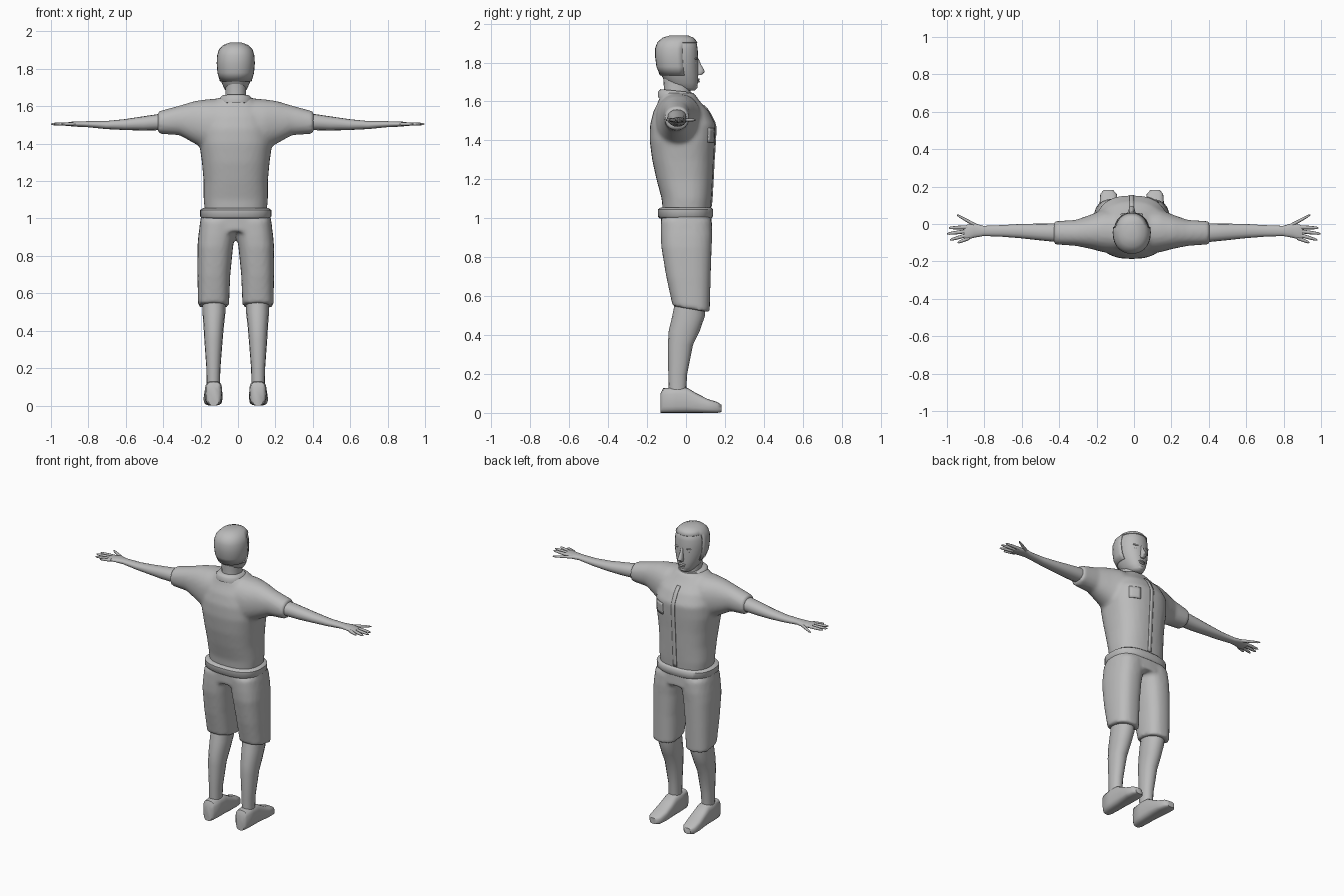
import bpy, bmesh, math

CX = -0.012          # the body's mid line
grey = bpy.data.materials.new("plain_grey")
grey.diffuse_color = (0.5, 0.5, 0.5, 1)


def finish(bm, name, angle=50):
    bmesh.ops.recalc_face_normals(bm, faces=bm.faces)
    me = bpy.data.meshes.new(name)
    bm.to_mesh(me)
    bm.free()
    me.materials.append(grey)
    ob = bpy.data.objects.new(name, me)
    bpy.context.collection.objects.link(ob)
    bpy.ops.object.select_all(action='DESELECT')
    ob.select_set(True)
    bpy.context.view_layer.objects.active = ob
    bpy.ops.object.shade_smooth_by_angle(angle=math.radians(angle))
    return ob


def loft(bm, axis, rings, n=20, e=2.2, s=1, stretch=1.0):
    """Rounded sections (t, a0, a1, b0, b1, tilt) along an axis, capped; s mirrors x."""
    loops = []
    for t, a0, a1, b0, b1, *tilt in rings:
        loop = []
        for i in range(n):
            w = 2 * math.pi * i / n
            c, d = math.cos(w), math.sin(w)
            a = (a0 + a1) / 2 + (a1 - a0) / 2 * math.copysign(abs(c) ** (2 / e), c)
            db = (b1 - b0) / 2 * math.copysign(abs(d) ** (2 / e), d)
            b = (b0 + b1) / 2 + db
            u = t + (tilt[0] * db if tilt else 0)
            p = {'x': (u, a, b), 'y': (a, u, b), 'z': (a, b, u)}[axis]
            loop.append(bm.verts.new((CX + s * stretch * p[0], p[1], p[2])))
        loops.append(loop)
    for l, m in zip(loops, loops[1:]):
        for i in range(n):
            j = (i + 1) % n
            bm.faces.new((l[i], l[j], m[j], m[i]))
    bm.faces.new(loops[0])
    bm.faces.new(loops[-1])


def part(name, axis, rings, angle=50, **kw):
    bm = bmesh.new()
    loft(bm, axis, rings, **kw)
    return finish(bm, name, angle)


def blend(ob, voxel, times):
    """Merge overlapping volumes into one soft cloth surface."""
    r = ob.modifiers.new("merge", 'REMESH')
    r.mode, r.voxel_size, r.use_smooth_shade = 'VOXEL', voxel, True
    m = ob.modifiers.new("soften", 'SMOOTH')
    m.factor, m.iterations = 0.5, times


# shirt: trunk plus a sleeve-to-sleeve shoulder section
bm = bmesh.new()
loft(bm, 'z', [(1.02, -.163, .163, -.118, .125), (1.1, -.172, .172, -.125, .132),
               (1.2, -.172, .172, -.152, .138), (1.3, -.181, .181, -.174, .143),
               (1.4, -.195, .195, -.187, .15), (1.48, -.193, .193, -.185, .153),
               (1.55, -.17, .17, -.167, .118), (1.6, -.14, .14, -.142, .072),
               (1.645, -.09, .09, -.128, .04)], n=32, e=2.5)
half = [(.417, -.109, .015, 1.453, 1.572), (.3, -.117, .022, 1.445, 1.604),
        (.22, -.133, .05, 1.4, 1.628), (.15, -.152, .08, 1.36, 1.638)]
loft(bm, 'x', half + [(0, -.165, .08, 1.36, 1.648)] + [(-h[0], *h[1:]) for h in half[::-1]], n=24)
shirt = finish(bm, "shirt")
blend(shirt, .012, 5)

# shirt hem band and collar
part("shirt_hem", 'z', [(1.0, -.18, .18, -.135, .132), (1.01, -.19, .19, -.145, .139),
                        (1.045, -.19, .19, -.145, .14), (1.055, -.175, .175, -.13, .13)], n=32, e=2.6)
part("collar", 'z', [(1.61, -.095, .095, -.145, .055, -.1), (1.64, -.088, .088, -.145, .04, -.1),
                     (1.655, -.075, .075, -.13, .03, -.1)], n=28)


# thin cloth pieces that hug the chest
def patch(name, x0, x1, z0, z1, nx, nz):
    b = bmesh.new()
    g = [[b.verts.new((CX + x0 + (x1 - x0) * i / nx, .3, z0 + (z1 - z0) * k / nz))
          for i in range(nx + 1)] for k in range(nz + 1)]
    for k in range(nz):
        for i in range(nx):
            b.faces.new((g[k][i], g[k][i + 1], g[k + 1][i + 1], g[k + 1][i]))
    ob = finish(b, name)
    w = ob.modifiers.new("hug", 'SHRINKWRAP')
    w.target, w.wrap_method, w.offset = shirt, 'PROJECT', .002
    w.use_project_y, w.use_negative_direction, w.use_positive_direction = True, True, False
    t = ob.modifiers.new("thickness", 'SOLIDIFY')
    t.thickness, t.offset = .006, 0


patch("button_strip", -.012, .012, 1.06, 1.58, 2, 24)
patch("chest_pocket", .08, .145, 1.39, 1.465, 4, 4)

# shorts: hips and two trouser legs
bm = bmesh.new()
loft(bm, 'z', [(.93, -.195, .195, -.128, .135), (1.03, -.184, .184, -.128, .13)], n=32, e=2.6)
for s in (-1, 1):
    loft(bm, 'z', [(.533, .036, .202, -.069, .122, -.17), (.7, .029, .205, -.102, .127),
                   (.85, .014, .205, -.127, .132), (.91, .003, .2, -.13, .135),
                   (.99, -.01, .19, -.13, .132)], n=24, e=2.5, s=s)
blend(finish(bm, "shorts"), .012, 3)

for s, side in ((-1, "left"), (1, "right")):
    # lower leg
    part(f"{side}_leg", 'z', [(.1, .085, .155, -.088, .0), (.2, .082, .157, -.091, .006),
                              (.35, .07, .168, -.093, .036), (.42, .064, .172, -.089, .07),
                              (.5, .055, .178, -.07, .098), (.6, .055, .178, -.05, .1)], n=16, s=s)
    # shoe
    part(f"{side}_shoe", 'y', [(-.131, .09, .147, 0, .1), (-.118, .077, .16, 0, .127),
                               (-.05, .072, .165, 0, .132), (.004, .072, .165, 0, .13),
                               (.055, .071, .168, 0, .1), (.11, .072, .172, 0, .072),
                               (.16, .08, .168, 0, .056), (.182, .1, .15, .004, .042)],
         n=20, e=3.2, s=s)
    # arm, palm and fingers
    bm = bmesh.new()
    k = 1 + .01 * s
    loft(bm, 'x', [(.36, -.095, .003, 1.473, 1.555), (.42, -.095, .003, 1.472, 1.558),
                   (.5, -.087, .002, 1.47, 1.546), (.6, -.076, 0, 1.473, 1.531),
                   (.7, -.068, -.006, 1.478, 1.521), (.8, -.064, -.01, 1.488, 1.52),
                   (.85, -.073, .004, 1.49, 1.519), (.89, -.084, -.004, 1.493, 1.517),
                   (.905, -.08, -.012, 1.497, 1.513)], n=16, s=s, stretch=k)
    for x0, y0, x1, y1 in ((.885, -.017, .988, -.021), (.885, -.038, .998, -.052),
                           (.885, -.058, .982, -.085), (.875, -.074, .94, -.099),
                           (.82, -.02, .945, .049)):
        ring = []
        for f, r in ((0, .011), (.6, .0095), (.9, .007), (1, .003)):
            x, y, z = x0 + (x1 - x0) * f, y0 + (y1 - y0) * f, 1.505
            ring.append((x, y - r, y + r, z - r * .9, z + r * .9))
        loft(bm, 'x', ring, n=8, e=2, s=s, stretch=k)
    finish(bm, f"{side}_arm")

# neck, head and hair
part("neck", 'z', [(1.58, -.065, .065, -.12, .03), (1.65, -.056, .056, -.112, .022),
                   (1.73, -.056, .056, -.118, .02)], n=20)
skull = [(1.657, -.03, .03, -.03, .045), (1.67, -.045, .045, -.07, .056),
         (1.695, -.062, .062, -.1, .061), (1.735, -.079, .079, -.128, .063),
         (1.78, -.092, .092, -.146, .062), (1.83, -.096, .096, -.153, .062),
         (1.87, -.094, .094, -.153, .06), (1.9, -.085, .085, -.143, .055),
         (1.922, -.064, .064, -.118, .036), (1.934, -.032, .032, -.08, .008)]
part("head", 'z', skull, n=28, angle=60)
bm = bmesh.new()
loft(bm, 'z', skull, n=28)
cut = [f for f in bm.faces if f.calc_center_median().z < 1.885
       and (f.calc_center_median().y > -.01 or f.calc_center_median().z < 1.72)]
bmesh.ops.delete(bm, geom=cut, context='FACES')
hair = finish(bm, "hair", 60)
t = hair.modifiers.new("thickness", 'SOLIDIFY')
t.thickness, t.offset = .006, 1

# face
part("nose", 'z', [(1.735, -.012, .012, .05, .078), (1.75, -.017, .017, .05, .096),
                   (1.765, -.014, .014, .05, .092), (1.79, -.01, .01, .045, .077),
                   (1.82, -.008, .008, .045, .065)], n=12)


def blob(name, x, y, z, sx, sy, sz):
    b = bmesh.new()
    bmesh.ops.create_uvsphere(b, u_segments=14, v_segments=8, radius=1)
    for v in b.verts:
        v.co = (CX + x + v.co.x * sx, y + v.co.y * sy, z + v.co.z * sz)
    finish(b, name)


blob("upper_lip", 0, .06, 1.713, .024, .011, .006)
blob("lower_lip", 0, .06, 1.702, .02, .011, .006)
blob("chin", 0, .046, 1.676, .024, .014, .014)
for s, side in ((-1, "left"), (1, "right")):
    blob(f"{side}_eye", s * .036, .046, 1.797, .015, .009, .007)
    blob(f"{side}_brow", s * .036, .05, 1.82, .024, .01, .006)
